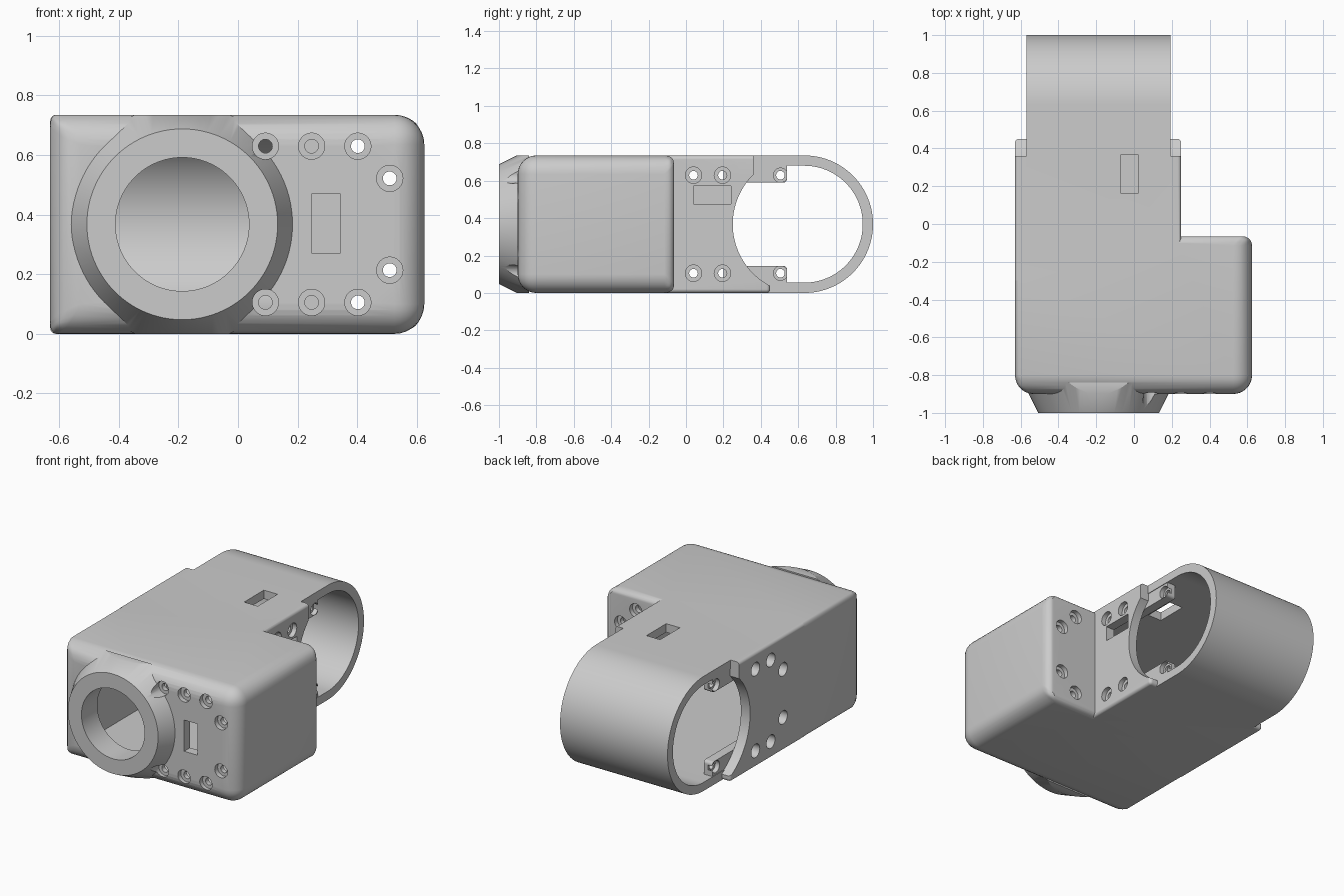
import bpy, bmesh, math
from mathutils import Matrix, Vector

if "Cube" in bpy.data.objects:
    bpy.data.objects.remove(bpy.data.objects["Cube"])

H = 0.735            # overall height
ZC = H / 2
BORE_X = -0.187      # nose centre
XL, XR = -0.565, 0.19  # sleeve ends


def new_object(name, bm):
    bmesh.ops.recalc_face_normals(bm, faces=bm.faces)
    me = bpy.data.meshes.new(name)
    bm.to_mesh(me)
    bm.free()
    ob = bpy.data.objects.new(name, me)
    bpy.context.collection.objects.link(ob)
    return ob


def apply(ob, mod):
    bpy.context.view_layer.objects.active = ob
    bpy.ops.object.modifier_apply(modifier=mod.name)


def box(name, lo, hi, width=0, rule=None):
    """Box between two corners; rule(edge midpoint) gives its bevel weight."""
    bm = bmesh.new()
    lo, hi = Vector(lo), Vector(hi)
    bmesh.ops.create_cube(bm, size=1)
    for v in bm.verts:
        v.co = [lo[i] if v.co[i] < 0 else hi[i] for i in range(3)]
    if rule:
        layer = bm.edges.layers.float.new("bevel_weight_edge")
        for e in bm.edges:
            e[layer] = rule((e.verts[0].co + e.verts[1].co) / 2)
    ob = new_object(name, bm)
    if rule:
        m = ob.modifiers.new("round", 'BEVEL')
        m.limit_method, m.width, m.segments = 'WEIGHT', width, 8
        apply(ob, m)
    return ob


def cyl(name, axis, centre, length, r1, r2=None, n=32):
    """Cylinder or cone along x or y; r1 is the radius at the low end."""
    bm = bmesh.new()
    rot = Matrix.Rotation(math.pi / 2, 4, 'Y') if axis == 'x' else Matrix.Rotation(-math.pi / 2, 4, 'X')
    bmesh.ops.create_cone(bm, cap_ends=True, segments=n, radius1=r1,
                          radius2=r1 if r2 is None else r2, depth=length,
                          matrix=Matrix.Translation(centre) @ rot)
    return new_object(name, bm)


def stadium(name, x0, x1, y0, yc, r, n=64):
    """Slab with a half-round rear end, extruded along x."""
    bm = bmesh.new()
    pts = [(y0, ZC - r)]
    for i in range(n + 1):
        a = -math.pi / 2 + math.pi * i / n
        pts.append((yc + r * math.cos(a), ZC + r * math.sin(a)))
    pts.append((y0, ZC + r))
    f = bm.faces.new([bm.verts.new((x0, y, z)) for y, z in pts])
    ext = bmesh.ops.extrude_face_region(bm, geom=[f])
    for g in ext['geom']:
        if isinstance(g, bmesh.types.BMVert):
            g.co.x = x1
    return new_object(name, bm)


def combine(target, other, op='DIFFERENCE'):
    m = target.modifiers.new("bool", 'BOOLEAN')
    m.operation, m.object, m.solver = op, other, 'MANIFOLD'
    apply(target, m)
    bpy.data.objects.remove(other, do_unlink=True)


# Front housing: large fillets at front and right, small elsewhere
def front_rule(m):
    if m.y < -0.89:
        return 1
    if abs(m.y + 0.485) < 0.01:
        return 1 if m.x > 0 else 0.2
    return 0.5 if m.x > -0.6 else 0


body = box("housing", (-0.63, -0.9, 0), (0.625, -0.065, H), 0.1, front_rule)

# Rear housing with side plates
combine(body, box("rear_housing", (-0.63, -0.3, 0), (0.25, 0.45, H), 0.1,
                  lambda m: 0.2 if m.y > -0.29 else 0), 'UNION')

# Flared nose ring, flattened at top and bottom
nose = cyl("nose", 'y', (BORE_X, -0.92, ZC), 0.16, 0.32, 0.40, 96)
combine(nose, box("nose_limit", (-1, -1.5, 0), (1, 0, H)), 'INTERSECT')
combine(body, nose, 'UNION')

# Scooped side plates, shorter upper horn, hollow interior
combine(body, cyl("scoop", 'x', (0, 0.622, ZC), 3, 0.372, n=128))
combine(body, box("horn_trim", (-1, 0.36, 0.3), (1, 0.8, 1)))
combine(body, box("main_cavity", (XL, -0.84, 0.055), (XR, 0.8, 0.68)))
combine(body, box("block_cavity", (0, -0.84, 0.055), (0.565, -0.125, 0.68)))

# Open rear sleeve
sleeve = stadium("sleeve", XL - 0.004, XR + 0.004, 0.1, 0.6325, ZC)
combine(sleeve, stadium("sleeve_hollow", -1, 1, 0, 0.6325, 0.3125))
combine(body, sleeve, 'UNION')

# Screw tabs inside the sleeve
for x0, x1 in ((XL, XL + 0.06), (XR - 0.06, XR)):
    for z0, z1 in ((0.59, 0.70), (0.035, 0.145)):
        combine(body, box("tab", (x0, 0.2, z0), (x1, 0.54, z1), 0.02,
                          lambda m: 1 if m.y > 0.53 and abs(m.x - (XL + 0.03)) < 0.01
                          or m.y > 0.53 and abs(m.x - (XR - 0.03)) < 0.01 else 0), 'UNION')

# Nose bore
combine(body, cyl("bore", 'y', (BORE_X, -0.95, ZC), 0.5, 0.224, n=96))

# Screw holes, mirrored about mid height
HOLE, SINK = 0.023, 0.044
for s in (1, -1):
    for x, dz in ((0.092, 0.262), (0.247, 0.262), (0.402, 0.262), (0.509, 0.154)):
        z = ZC + s * dz
        combine(body, cyl("front_hole", 'y', (x, -0.95, z), 0.3, HOLE))
        combine(body, cyl("front_sink", 'y', (x, -0.97, z), 0.2, SINK))
        if x > 0.3:
            combine(body, cyl("back_hole", 'y', (x, -0.1, z), 0.2, HOLE))
            combine(body, cyl("back_sink", 'y', (x, 0.0, z), 0.19, SINK))
    z = ZC + s * 0.262
    for y in (0.04, 0.195):
        combine(body, cyl("right_hole", 'x', (0.22, y, z), 0.15, HOLE))
        combine(body, cyl("right_sink", 'x', (0.27, y, z), 0.10, SINK))
    for y, dz in ((0.04, 0.262), (0.195, 0.262), (-0.085, 0.154)):
        combine(body, cyl("left_hole", 'x', (-0.6, y, ZC + s * dz), 0.15, 0.043))
    for x, d in ((XL + 0.03, -1), (XR - 0.03, 1)):
        combine(body, cyl("tab_hole", 'x', (x, 0.505, z), 0.15, HOLE))
        combine(body, cyl("tab_sink", 'x', (x + d * 0.05, 0.505, z), 0.10, 0.038))

# Rectangular slots: front, top, right
combine(body, box("front_slot", (0.248, -1.1, 0.27), (0.342, -0.8, 0.47)))
combine(body, box("top_slot", (-0.072, 0.165, 0.6), (0.025, 0.365, 0.9)))
combine(body, box("right_slot", (0.15, 0.04, 0.475), (0.3, 0.24, 0.572)))

bpy.ops.object.select_all(action='DESELECT')
body.select_set(True)
bpy.context.view_layer.objects.active = body
bpy.ops.object.shade_smooth_by_angle(angle=math.radians(30))
